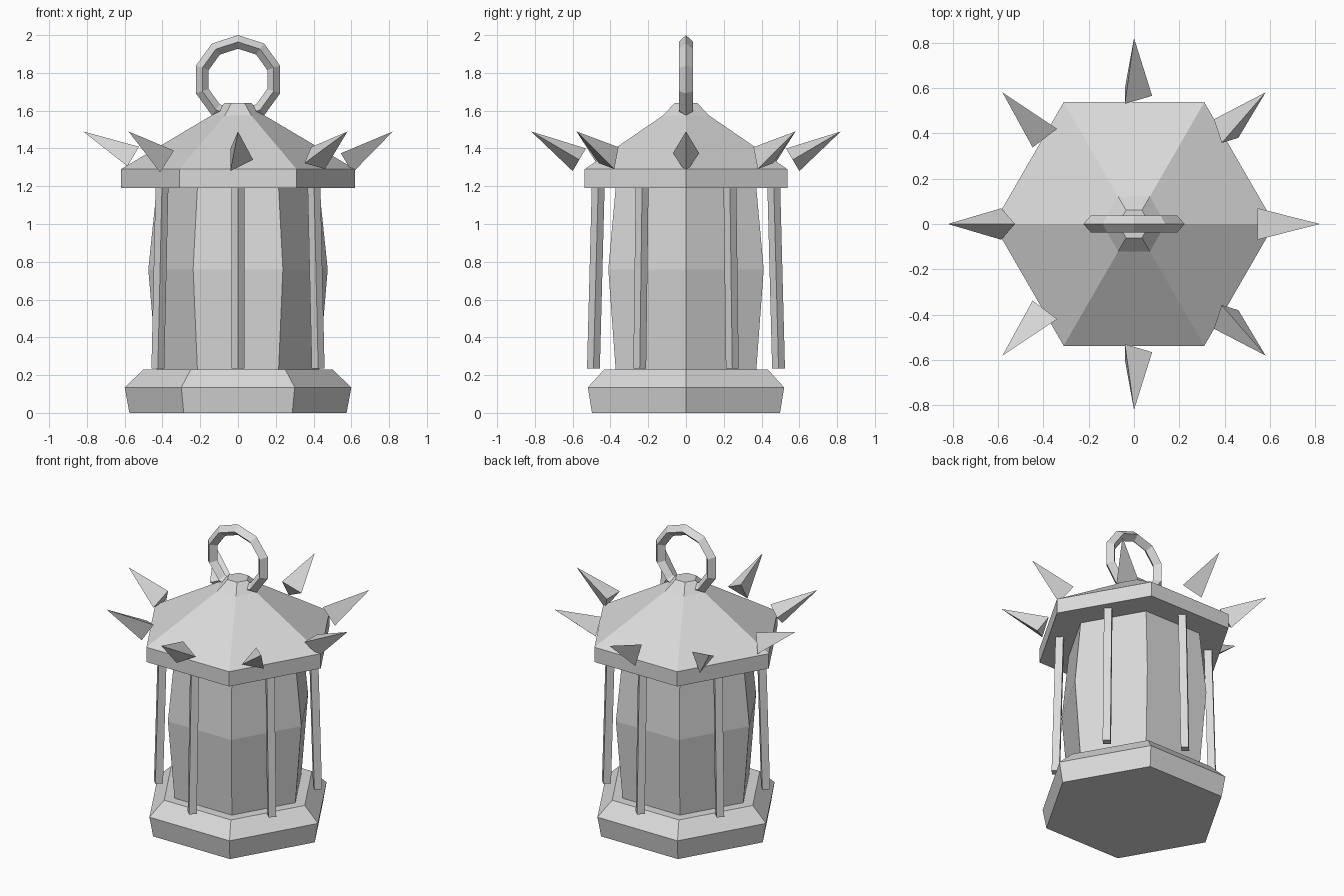
import bpy, bmesh, math
from mathutils import Vector

if "Cube" in bpy.data.objects:
    bpy.data.objects.remove(bpy.data.objects["Cube"])

metal = bpy.data.materials.new("light_grey")
metal.diffuse_color = (0.7, 0.7, 0.7, 1)
metal.use_nodes = True
metal.node_tree.nodes["Principled BSDF"].inputs["Base Color"].default_value = metal.diffuse_color


def finish(name, bm):
    bmesh.ops.recalc_face_normals(bm, faces=bm.faces[:])
    mesh = bpy.data.meshes.new(name)
    bm.to_mesh(mesh)
    bm.free()
    mesh.materials.append(metal)
    ob = bpy.data.objects.new(name, mesh)
    bpy.context.collection.objects.link(ob)
    return ob


def ring_points(radius, z, sides, cx=0.0, cy=0.0):
    return [(cx + radius * math.cos(math.tau * i / sides),
             cy + radius * math.sin(math.tau * i / sides), z) for i in range(sides)]


def loft(name, loops, closed=False):
    """Skin a row of equal loops; cap the ends unless the row is closed."""
    bm = bmesh.new()
    rows = [[bm.verts.new(p) for p in loop] for loop in loops]
    n = len(rows[0])
    pairs = list(zip(rows, rows[1:]))
    if closed:
        pairs.append((rows[-1], rows[0]))
    else:
        bm.faces.new(rows[0][::-1])
        bm.faces.new(rows[-1])
    for a, b in pairs:
        for i in range(n):
            j = (i + 1) % n
            bm.faces.new((a[i], a[j], b[j], b[i]))
    return finish(name, bm)


def hex_part(name, profile):
    return loft(name, [ring_points(r, z, 6) for r, z in profile])


# Six-sided main parts, as (corner radius, height)
hex_part("base", [(0.575, 0), (0.60, 0.135), (0.50, 0.23)])
hex_part("glass_body", [(0.43, 0.23), (0.475, 0.76), (0.43, 1.19)])
hex_part("roof", [(0.62, 1.19), (0.62, 1.29), (0.14, 1.575), (0.07, 1.64)])

# Square bars, splayed outwards at the foot
for k in range(6):
    a = math.radians(30 + 60 * k)
    loft(f"bar_{k + 1}", [ring_points(0.034, z, 4, r * math.cos(a), r * math.sin(a))
                          for r, z in ((0.49, 0.235), (0.465, 1.19))])

# Carrying ring: ten segments with a diamond section
loops = []
for i in range(10):
    a = math.pi / 2 + math.tau * i / 10
    loops.append([((0.199 + dr) * math.cos(a), dy, 1.765 + (0.199 + dr) * math.sin(a))
                  for dr, dy in ((0.036, 0), (0, 0.038), (-0.036, 0), (0, -0.038))])
loft("carrying_ring", loops, closed=True)

# Three-sided spikes around the roof, pointing out and up
for k in range(8):
    a = math.tau * k / 8
    out = Vector((math.cos(a), math.sin(a), 0))
    root = out * 0.565 + Vector((0, 0, 1.34))
    tip = out * 0.82 + Vector((0, 0, 1.49))
    turn = Vector((0, 0, 1)).rotation_difference(tip - root)
    bm = bmesh.new()
    base = [bm.verts.new(root + turn @ Vector(p)) for p in ring_points(0.08, 0, 3)]
    top = bm.verts.new(tip)
    bm.faces.new(base[::-1])
    for i in range(3):
        bm.faces.new((base[i], base[(i + 1) % 3], top))
    finish(f"spike_{k + 1}", bm)
